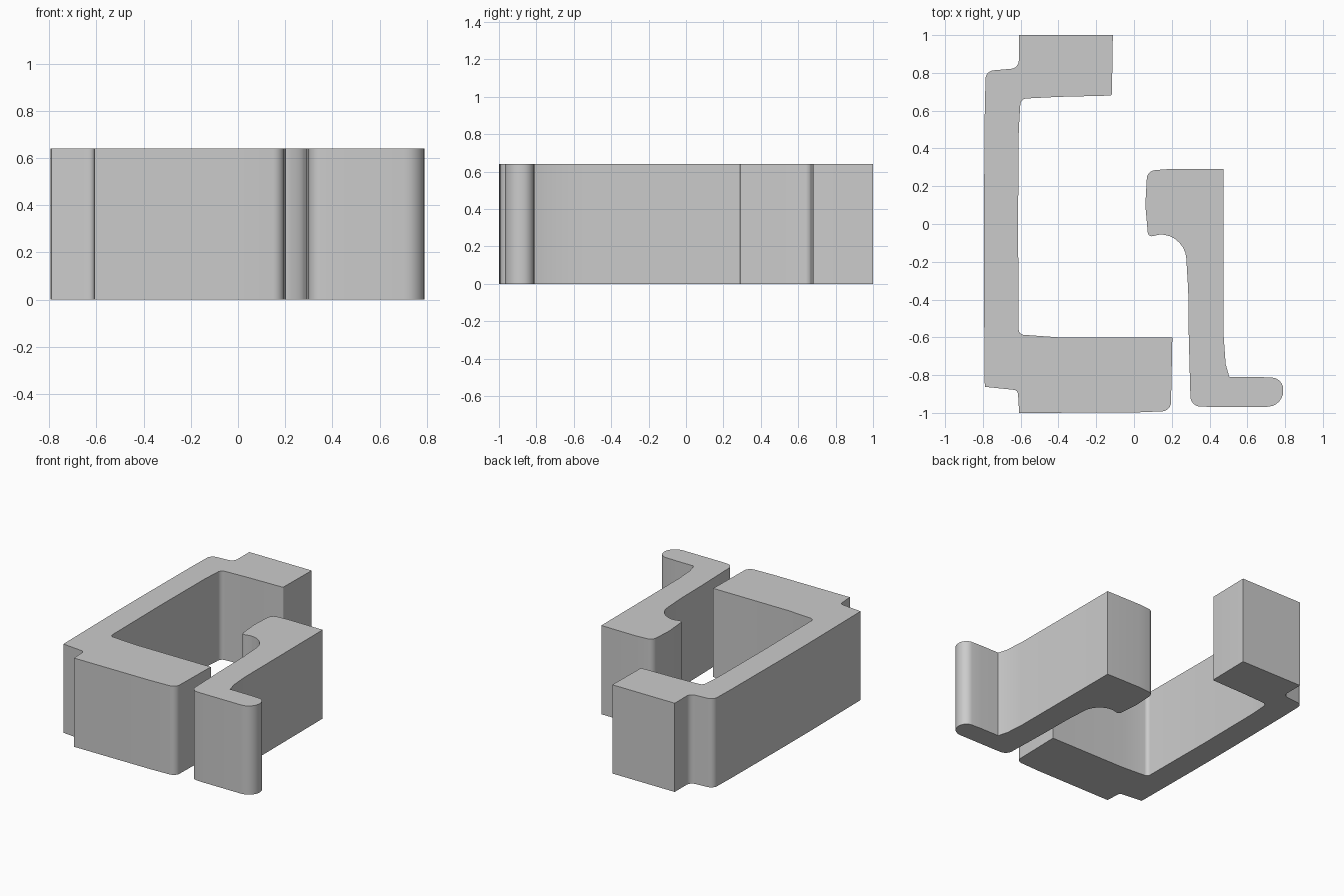
import bpy, bmesh, math
from mathutils import Vector

if "Cube" in bpy.data.objects:
    bpy.data.objects.remove(bpy.data.objects["Cube"])

HEIGHT = 0.64


def rounded(profile, steps=6):
    """Outline from (x, y, radius) corners; a positive radius rounds the corner."""
    out = []
    n = len(profile)
    for i, (x, y, r) in enumerate(profile):
        p = Vector((x, y))
        if r == 0:
            out.append(p)
            continue
        a = p + (Vector(profile[i - 1][:2]) - p).normalized() * r
        b = p + (Vector(profile[(i + 1) % n][:2]) - p).normalized() * r
        for k in range(steps + 1):
            t = k / steps
            # weighted curve close to a circular arc
            w = 1.41 * t * (1 - t)
            out.append((a * (1 - t) ** 2 + p * w + b * t ** 2) / ((1 - t) ** 2 + w + t ** 2))
    return out


def extrude_profile(name, profile):
    bm = bmesh.new()
    face = bm.faces.new([bm.verts.new((p.x, p.y, 0)) for p in rounded(profile)])
    res = bmesh.ops.extrude_face_region(bm, geom=[face])
    top = [v for v in res["geom"] if isinstance(v, bmesh.types.BMVert)]
    bmesh.ops.translate(bm, verts=top, vec=(0, 0, HEIGHT))
    bmesh.ops.recalc_face_normals(bm, faces=bm.faces)
    mesh = bpy.data.meshes.new(name)
    bm.to_mesh(mesh)
    bm.free()
    ob = bpy.data.objects.new(name, mesh)
    bpy.context.collection.objects.link(ob)
    bpy.ops.object.select_all(action='DESELECT')
    ob.select_set(True)
    bpy.context.view_layer.objects.active = ob
    bpy.ops.object.shade_smooth_by_angle(angle=math.radians(35))


# C-shaped bracket with stepped outer corners
extrude_profile("outer_bracket", [
    (-0.61, 1.0, 0), (-0.61, 0.825, 0.04), (-0.785, 0.81, 0.04),
    (-0.79, 0.6, 0), (-0.795, 0.0, 0), (-0.795, -0.3, 0), (-0.79, -0.862, 0),
    (-0.615, -0.88, 0.02), (-0.608, -1.0, 0), (0.0, -0.998, 0),
    (0.195, -0.99, 0.045), (0.203, -0.6, 0), (-0.4, -0.6, 0),
    (-0.61, -0.585, 0.025), (-0.614, 0.0, 0), (-0.61, 0.5, 0),
    (-0.6, 0.663, 0.03), (-0.4, 0.673, 0), (-0.117, 0.68, 0.01), (-0.112, 1.0, 0),
])

# hooked latch with a block head and a foot
extrude_profile("inner_latch", [
    (0.473, 0.29, 0), (0.2, 0.292, 0), (0.07, 0.282, 0.04), (0.06, 0.1, 0),
    (0.075, -0.07, 0.025), (0.14, -0.055, 0), (0.27, -0.07, 0.11),
    (0.287, -0.35, 0), (0.29, -0.6, 0), (0.3, -0.965, 0.05), (0.4, -0.968, 0),
    (0.7, -0.968, 0), (0.79, -0.96, 0.075), (0.79, -0.815, 0.06),
    (0.65, -0.81, 0), (0.505, -0.81, 0), (0.485, -0.74, 0), (0.475, -0.6, 0),
])
